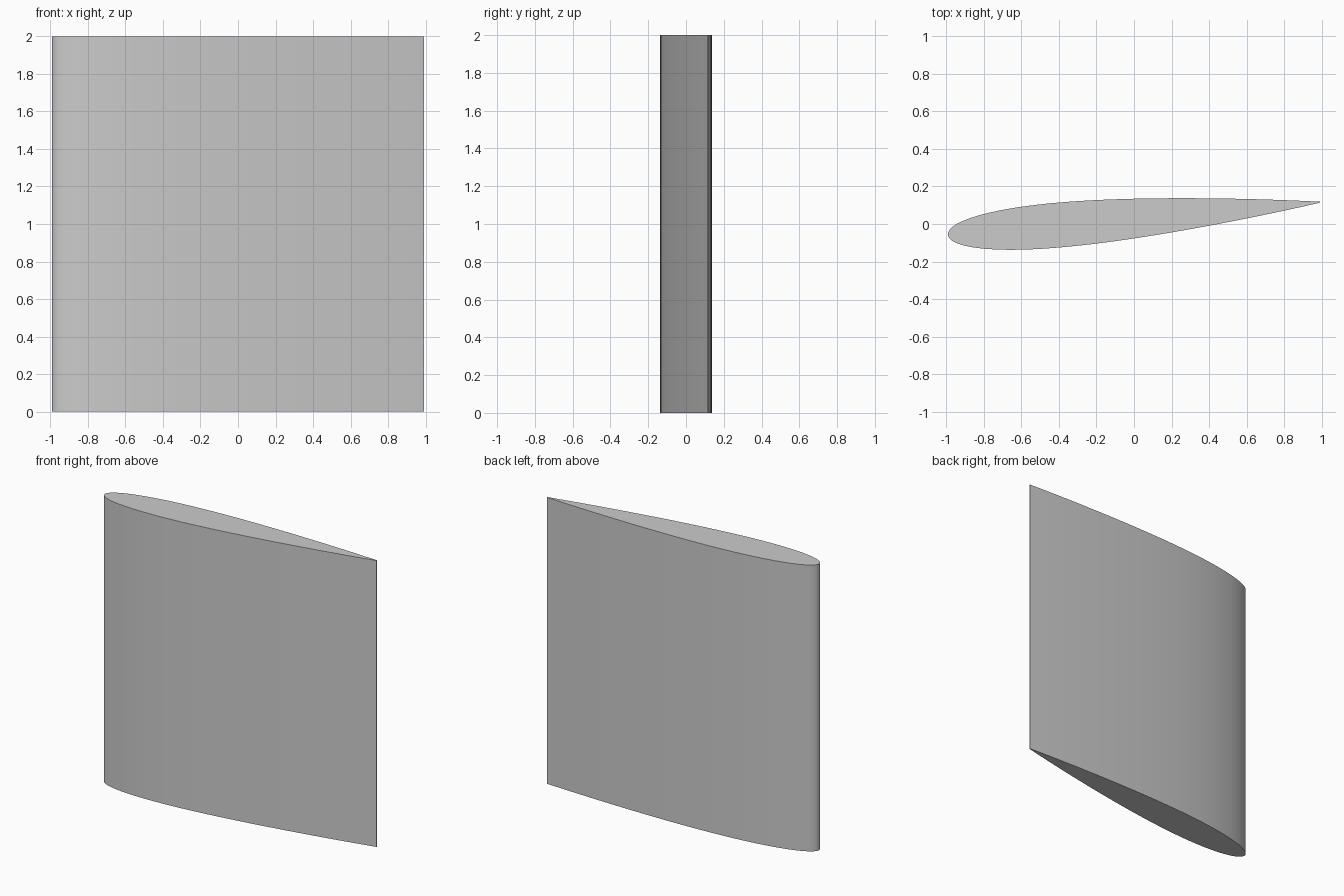
import bpy
import bmesh
import math
from mathutils import Matrix, Vector

CHORD, SPAN, PITCH = 1.99, 2.0, math.radians(5)
THICKNESS, STEPS = 0.12, 48

cube = bpy.data.objects.get("Cube")
if cube:
    bpy.data.objects.remove(cube, do_unlink=True)


def half_thickness(t):
    """Symmetric aerofoil half thickness at chord fraction t."""
    return 5 * THICKNESS * (0.2969 * math.sqrt(t) - 0.126 * t
                            - 0.3516 * t**2 + 0.2843 * t**3 - 0.1015 * t**4)


# Aerofoil section, with points crowded towards the rounded leading edge
stations = [(1 - math.cos(math.pi * i / STEPS)) / 2 for i in range(STEPS + 1)]
lower = [Vector((t, -half_thickness(t), 0)) for t in stations]
upper = [Vector((t, half_thickness(t), 0)) for t in reversed(stations[1:])]
pitch = Matrix.Rotation(PITCH, 3, "Z")
section = [pitch @ (p * CHORD) for p in lower + upper]

# Centre the pitched section on the origin
xs, ys = [p.x for p in section], [p.y for p in section]
centre = Vector((min(xs) + max(xs), min(ys) + max(ys), 0)) / 2

# Extrude the section upwards into a solid wing
bm = bmesh.new()
base = bm.faces.new([bm.verts.new(p - centre) for p in section])
top = bmesh.ops.extrude_face_region(bm, geom=[base], use_keep_orig=True)
bmesh.ops.translate(bm, vec=(0, 0, SPAN),
                    verts=[v for v in top["geom"] if isinstance(v, bmesh.types.BMVert)])
bmesh.ops.recalc_face_normals(bm, faces=bm.faces)
mesh = bpy.data.meshes.new("wing_section")
bm.to_mesh(mesh)
bm.free()

wing = bpy.data.objects.new("wing_section", mesh)
bpy.context.collection.objects.link(wing)

# Smooth skin with crisp end caps and trailing edge
bpy.ops.object.select_all(action="DESELECT")
wing.select_set(True)
bpy.context.view_layer.objects.active = wing
bpy.ops.object.shade_smooth_by_angle(angle=math.radians(30))
